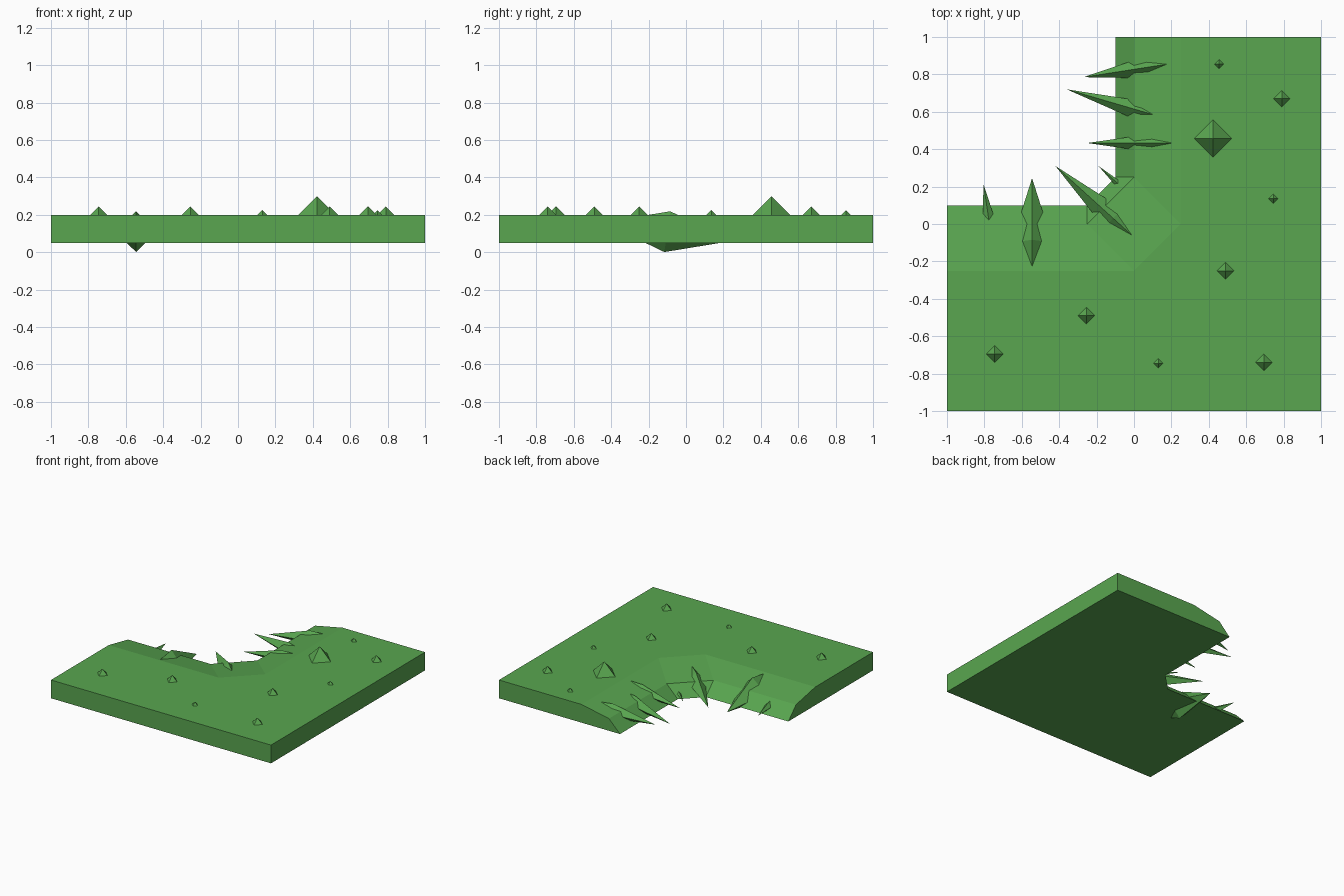
import bpy, bmesh
from mathutils import Vector

if "Cube" in bpy.data.objects:
    bpy.data.objects.remove(bpy.data.objects["Cube"])

green = bpy.data.materials.new("grass_green")
green.diffuse_color = (0.10, 0.38, 0.08, 1)
green.use_nodes = True
green.node_tree.nodes["Principled BSDF"].inputs["Base Color"].default_value = green.diffuse_color


def finish(name, bm):
    bmesh.ops.recalc_face_normals(bm, faces=bm.faces[:])
    mesh = bpy.data.meshes.new(name)
    bm.to_mesh(mesh)
    bm.free()
    obj = bpy.data.objects.new(name, mesh)
    mesh.materials.append(green)
    bpy.context.collection.objects.link(obj)


# Stretched octahedron: long axis from centre to tip, radius r across
def octahedron(name, center, tip, r):
    c = Vector(center)
    axis = Vector(tip) - c
    side = axis.cross(Vector((0, 0, 1))).normalized() * r
    up = side.cross(axis).normalized() * r
    bm = bmesh.new()
    ends = [bm.verts.new(c + s * axis) for s in (1, -1)]
    ring = [bm.verts.new(c + v) for v in (side, up, -side, -up)]
    for e in ends:
        for i in range(4):
            bm.faces.new((e, ring[i], ring[(i + 1) % 4]))
    finish(name, bm)


# Corner slab: three rails round the notch, stepping down to a thin inner lip
bm = bmesh.new()
rails = []
for pts, z in (
    (((-1, .1), (-.25, .1), (-.1, .25), (-.1, 1)), .05),
    (((-1, 0), (-.25, 0), (0, .25), (0, 1)), .15),
    (((-1, -.25), (0, -.25), (.25, 0), (.25, 1)), .20),
):
    rails.append([bm.verts.new((x, y, z)) for x, y in pts])
inner, mid, outer = rails
corners = ((1, 1), (1, -1), (-1, -1))
top = [bm.verts.new((x, y, .20)) for x, y in corners]
low = [bm.verts.new((x, y, .05)) for x, y in corners]
for a, b in ((inner, mid), (mid, outer)):
    for i in range(3):
        bm.faces.new((a[i], a[i + 1], b[i + 1], b[i]))
bm.faces.new(outer + top)
bm.faces.new(inner + low)
for i in range(2):
    bm.faces.new((top[i], top[i + 1], low[i + 1], low[i]))
for end, k in ((0, 2), (3, 0)):
    bm.faces.new((inner[end], mid[end], outer[end], top[k], low[k]))
finish("ground_slab", bm)

# Half-buried pebbles on the flat top: x, y, radius
pebbles = [
    (.455, .855, .025), (.79, .67, .045), (.423, .457, .10),
    (.745, .135, .025), (.49, -.25, .045), (-.255, -.49, .045),
    (-.745, -.695, .045), (.13, -.745, .025), (.695, -.74, .045),
]
for i, (x, y, r) in enumerate(pebbles):
    octahedron(f"pebble_{i + 1}", (x, y, .2), (x + r, y, .2), r)

# Shards along the notch: tip, visible rear point, half length, radius, centre height
shards = [
    ((-.27, .785, .09), (.18, .855), .35, .060, .131),
    ((-.36, .72, .095), (.085, .59), .42, .055, .120),
    ((-.25, .433, .085), (.165, .433), .35, .050, .140),
    ((-.42, .31, .09), (-.05, -.025), .42, .070, .122),
    ((-.19, .31, .08), (-.09, .22), .25, .030, .080),
    ((-.805, .215, .09), (-.775, .015), .30, .050, .100),
    ((-.545, .245, .06), (-.545, -.24), .345, .110, .110),
]
for i, (tip, rear, length, r, z) in enumerate(shards):
    t = Vector(tip)
    flat = Vector((rear[0] - t.x, rear[1] - t.y, 0)).normalized()
    c = t + flat * length
    c.z = z
    octahedron(f"shard_{i + 1}", c, t, r)
